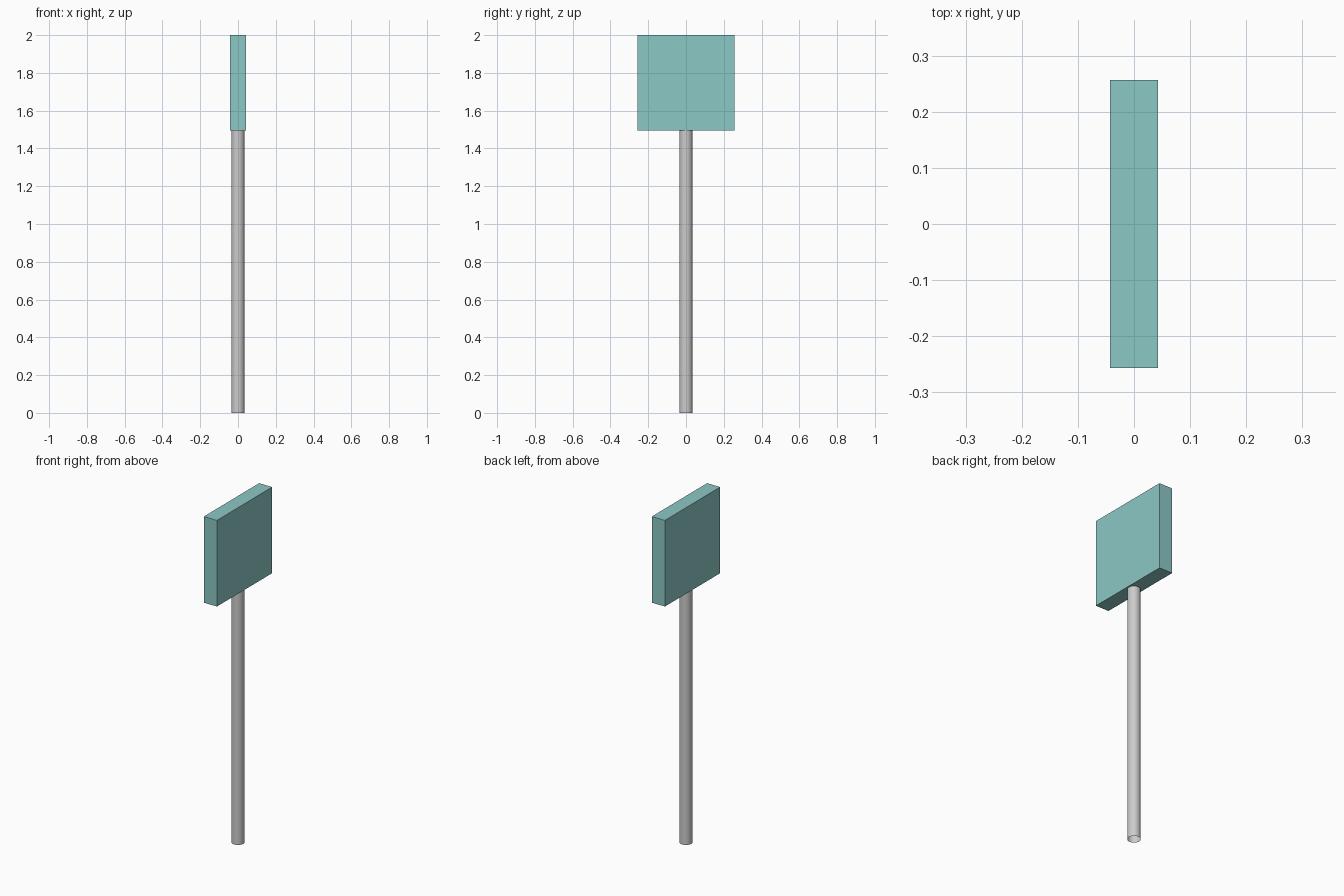
import bpy
import bmesh
from mathutils import Matrix

if "Cube" in bpy.data.objects:
    bpy.data.objects.remove(bpy.data.objects["Cube"])

POLE_TOP = 1.494
POLE_RADIUS = 0.035
PANEL_SIZE = (0.085, 0.513, 2.0 - POLE_TOP)


def make_object(name, bm):
    bmesh.ops.recalc_face_normals(bm, faces=bm.faces)
    mesh = bpy.data.meshes.new(name)
    bm.to_mesh(mesh)
    bm.free()
    obj = bpy.data.objects.new(name, mesh)
    bpy.context.collection.objects.link(obj)
    return obj


# Pole: round open-ended tube, smooth shaded
bm = bmesh.new()
bmesh.ops.create_cone(bm, cap_ends=False, segments=32,
                      radius1=POLE_RADIUS, radius2=POLE_RADIUS, depth=POLE_TOP,
                      matrix=Matrix.Translation((0, 0, POLE_TOP / 2)))
for face in bm.faces:
    face.smooth = True
make_object("pole", bm)

# Panel: flat square box resting on the pole, facing along x
bm = bmesh.new()
bmesh.ops.create_cube(bm, size=1, matrix=Matrix.LocRotScale(
    (0, 0, POLE_TOP + PANEL_SIZE[2] / 2), None, PANEL_SIZE))
panel = make_object("sign_panel", bm)
teal = bpy.data.materials.new("teal")
teal.diffuse_color = (0.26, 0.58, 0.56, 1)
teal.use_nodes = True
teal.node_tree.nodes["Principled BSDF"].inputs["Base Color"].default_value = teal.diffuse_color
panel.data.materials.append(teal)
